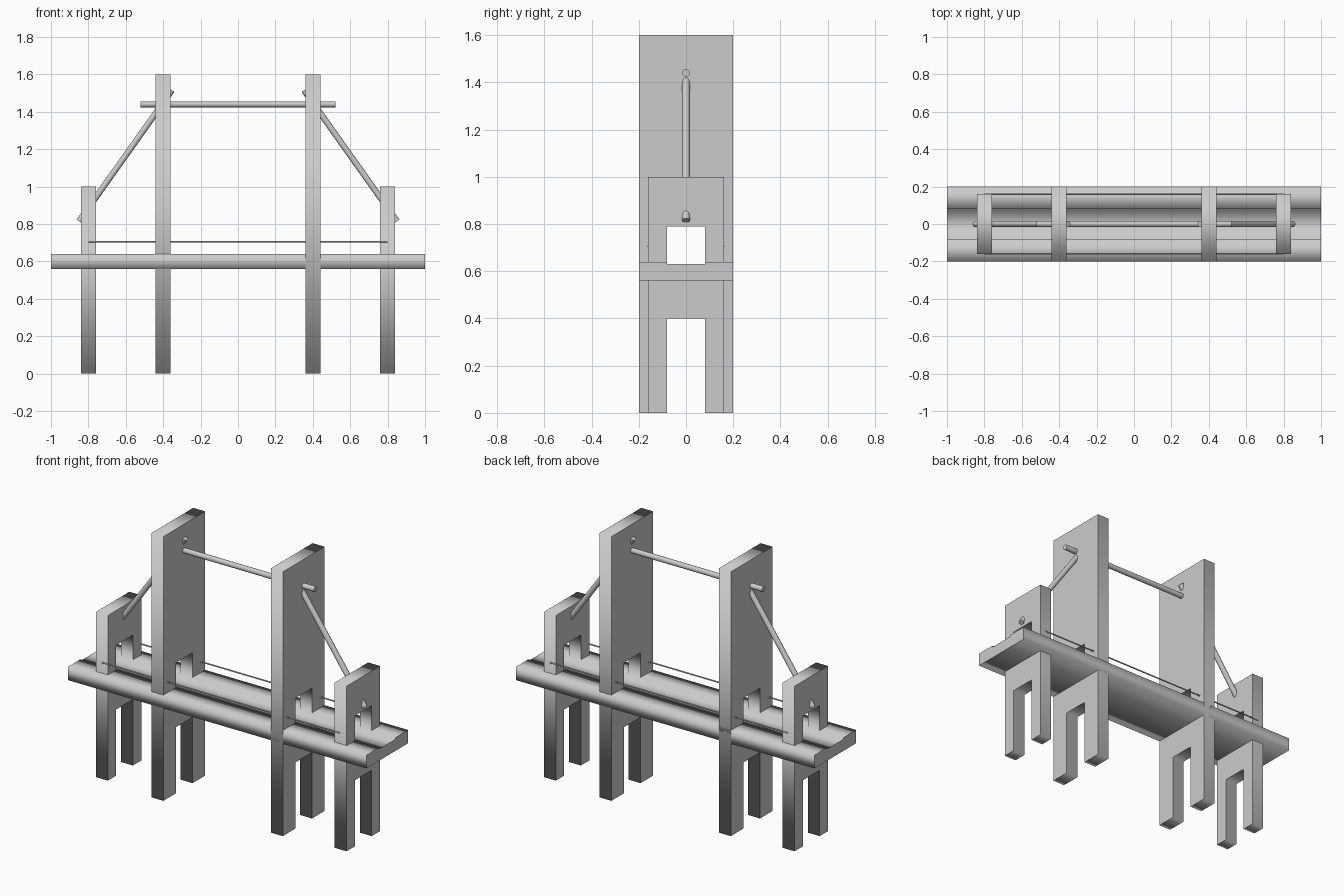
import bpy
import math
from mathutils import Vector

if "Cube" in bpy.data.objects:
    bpy.data.objects.remove(bpy.data.objects["Cube"])


def extrude_along_x(name, outlines, x, thickness):
    """Flat (y, z) outlines, inner ones become holes, extruded along x."""
    curve = bpy.data.curves.new(name, 'CURVE')
    curve.dimensions = '2D'
    curve.fill_mode = 'BOTH'
    curve.extrude = thickness / 2
    for points in outlines:
        spline = curve.splines.new('POLY')
        spline.points.add(len(points) - 1)
        for p, (y, z) in zip(spline.points, points):
            p.co = (y, z, 0, 1)
        spline.use_cyclic_u = True
    ob = bpy.data.objects.new(name, curve)
    bpy.context.collection.objects.link(ob)
    ob.location.x = x
    ob.rotation_euler = (math.pi / 2, 0, math.pi / 2)
    bpy.ops.object.select_all(action='DESELECT')
    ob.select_set(True)
    bpy.context.view_layer.objects.active = ob
    bpy.ops.object.convert(target='MESH')
    bpy.context.object.name = name


def rod(name, a, b, radius, sides=24):
    a, b = Vector(a), Vector(b)
    bpy.ops.mesh.primitive_cylinder_add(
        vertices=sides, radius=radius, depth=(b - a).length, location=(a + b) / 2,
        rotation=(b - a).to_track_quat('Z', 'Y').to_euler())
    bpy.context.object.name = name
    bpy.ops.object.shade_smooth_by_angle()


def tower(name, x, half_width, height):
    w, g = half_width, 0.08
    outer = [(-w, 0), (-g, 0), (-g, 0.4), (g, 0.4), (g, 0), (w, 0), (w, height), (-w, height)]
    opening = [(-g, 0.63), (-g, 0.79), (g, 0.79), (g, 0.63)]
    extrude_along_x(name, [outer, opening], x, 0.08)


# Deck with a shallow central roadway channel
extrude_along_x("deck", [[(-0.2, 0.56), (0.2, 0.56), (0.2, 0.64), (0.08, 0.64),
                          (0.08, 0.63), (-0.08, 0.63), (-0.08, 0.64), (-0.2, 0.64)]], 0, 2.0)

# Towers and sloping stays, mirrored left and right
for side, s in (("left", -1), ("right", 1)):
    tower(side + "_tall_tower", s * 0.4, 0.2, 1.6)
    tower(side + "_short_tower", s * 0.8, 0.16, 1.0)
    rod(side + "_stay", (s * 0.85, 0, 0.815), (s * 0.353, 0, 1.515), 0.016)

# Top tie rod between the tall towers
rod("top_rod", (-0.52, 0, 1.44), (0.52, 0, 1.44), 0.016)

# Thin railing cables along both sides
for side, y in (("front", -0.16), ("back", 0.16)):
    rod(side + "_railing_cable", (-0.8, y, 0.705), (0.8, y, 0.705), 0.004, 12)
